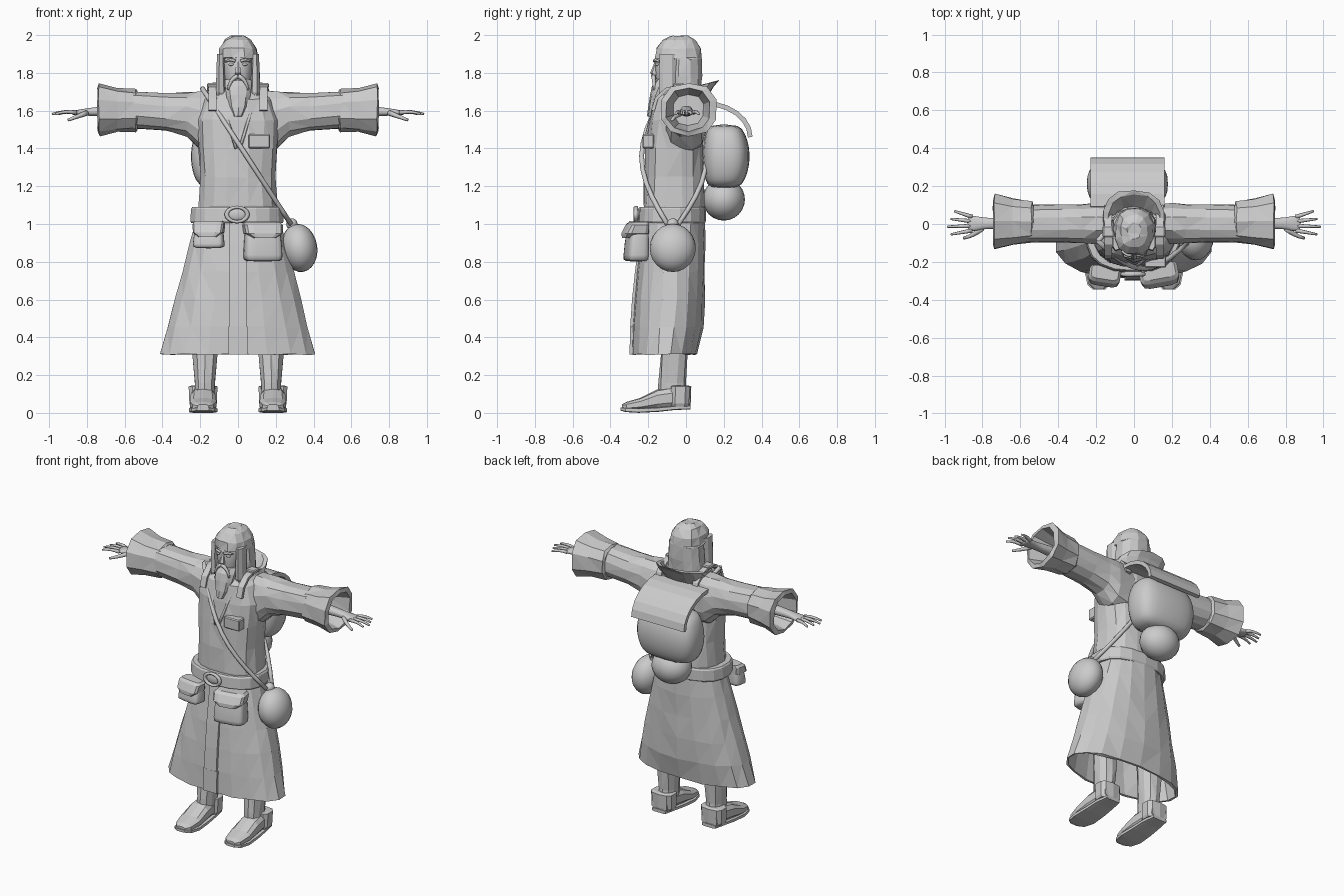
import bpy, bmesh, math, random
from mathutils import Vector, Matrix

random.seed(4)
cube = bpy.data.objects.get("Cube")
if cube:
    bpy.data.objects.remove(cube, do_unlink=True)

grey = (.6, .6, .6, 1)
clay = bpy.data.materials.new("plain_grey")
clay.use_nodes = True
clay.diffuse_color = grey
clay.node_tree.nodes["Principled BSDF"].inputs["Base Color"].default_value = grey


def mix(start, end, t):
    return start + (end - start) * t


def finish(name, bm, mirror=False, smooth=0):
    """Turn a bmesh into an object, optionally mirrored and subdivided."""
    bmesh.ops.recalc_face_normals(bm, faces=bm.faces)
    mesh = bpy.data.meshes.new(name)
    bm.to_mesh(mesh)
    bm.free()
    mesh.materials.append(clay)
    obj = bpy.data.objects.new(name, mesh)
    bpy.context.collection.objects.link(obj)
    if mirror:
        obj.modifiers.new("Mirror", "MIRROR").use_mirror_merge = False
    if smooth:
        subdivision = obj.modifiers.new("Subdivision", "SUBSURF")
        subdivision.levels = subdivision.render_levels = smooth
        mesh.shade_smooth()
    return obj


def skin(bm, loops):
    """Join rings of vertices with quads and close both ends."""
    for low, high in zip(loops, loops[1:]):
        for i in range(len(low)):
            bm.faces.new((low[i - 1], low[i], high[i], high[i - 1]))
    bm.faces.new(loops[0])
    bm.faces.new(loops[-1])


def rounded(value, square):
    return math.copysign(abs(value) ** (2 / square), value)


def loft(name, axis, rings, centre=0, sides=12, square=2.4, mirror=False, smooth=0, jitter=0, shear=0):
    """Skin rounded sections: position, half width about centre, low edge, high edge."""
    bm = bmesh.new()
    loops = []
    for pos, half, low, high in rings:
        loop = []
        for i in range(sides):
            angle = math.tau * (i + .5) / sides
            a = centre + half * rounded(math.cos(angle), square)
            b = mix(low, high, .5 + rounded(math.sin(angle), square) / 2)
            point = Vector({"x": (pos, a, b), "y": (a, pos, b), "z": (a, b, pos)}[axis])
            point += Vector([random.uniform(-jitter, jitter) for _ in range(3)])
            point.z += shear * point.y
            loop.append(bm.verts.new(point))
        loops.append(loop)
    skin(bm, loops)
    if jitter:
        bmesh.ops.triangulate(bm, faces=bm.faces)
    return finish(name, bm, mirror, smooth)


def tube(name, start, end, radius, bend=(0, 0, 0), mirror=False, taper=1, steps=4, sides=8):
    """Sweep a round section from start to end, bowed along the bend vector."""
    bm = bmesh.new()
    start, end, bend = Vector(start), Vector(end), Vector(bend)
    loops = []
    for k in range(steps + 1):
        t = k / steps
        point = start.lerp(end, t) + bend * math.sin(math.pi * t)
        heading = end - start + bend * math.pi * math.cos(math.pi * t)
        turn = heading.to_track_quat("Z", "Y")
        reach = radius * mix(1, taper, t)
        angles = [math.tau * i / sides for i in range(sides)]
        loops.append([bm.verts.new(point + turn @ Vector((math.cos(a), math.sin(a), 0)) * reach) for a in angles])
    skin(bm, loops)
    finish(name, bm, mirror).data.shade_smooth()


def ribbon(name, path, centre, half, thickness, mirror=False):
    """Flat band of constant width following a path of y and z points."""
    bm = bmesh.new()
    rows = [[bm.verts.new((centre + side * half, y, z)) for side in (-1, 1)] for y, z in path]
    for a, b in zip(rows, rows[1:]):
        bm.faces.new((a[0], a[1], b[1], b[0]))
    solid = finish(name, bm, mirror).modifiers.new("Solidify", "SOLIDIFY")
    solid.thickness, solid.offset = thickness, 0


def arch(y, z, depth, height, first, last, steps=6):
    """Points on an elliptical arch in the side plane."""
    angles = [mix(first, last, i / steps) for i in range(steps + 1)]
    return [(y + depth * math.cos(a), z + height * math.sin(a)) for a in angles]


def ball(name, centre, size, tilt=0, mirror=False):
    bm = bmesh.new()
    place = Matrix.Translation(centre) @ Matrix.Rotation(tilt, 4, "Y") @ Matrix.Diagonal((*size, 1))
    bmesh.ops.create_uvsphere(bm, u_segments=20, v_segments=12, radius=1, matrix=place)
    finish(name, bm, mirror).data.shade_smooth()


def block(name, centre, size, mirror=False):
    """Box with softened edges."""
    bm = bmesh.new()
    bmesh.ops.create_cube(bm, size=1, matrix=Matrix.Translation(centre) @ Matrix.Diagonal((*size, 1)))
    finish(name, bm, mirror).modifiers.new("Bevel", "BEVEL").width = .006


# Robe body, open skirt with an inner lining, and front panel
loft("robe_body", "z", [(1, .22, -.22, .09), (1.1, .21, -.23, .1), (1.25, .2, -.225, .1), (1.4, .21, -.215, .09),
     (1.55, .22, -.195, .095), (1.66, .18, -.17, .09), (1.72, .1, -.12, .06)], sides=16, square=2.5, jitter=.004)


def skirt_ring(t, inset):
    return (mix(1.04, .31, t), mix(.22, .415, t) - inset,
            inset - .22 - .07 * math.sin(t * math.pi / 2), .1 - .04 * t ** 6 - inset)


levels = [i / 5 for i in range(6)]
outside = [skirt_ring(t, 0) for t in levels]
inside = [skirt_ring(t, .015) for t in reversed(levels)]
loft("robe_skirt", "z", outside + inside, sides=18, square=2.2, jitter=.004)
seam = [(front, height) for height, half, front, back in outside]
ribbon("front_panel", seam[:5], 0, .045, .018)
ribbon("front_panel_hem", seam[4:], 0, .05, .018)
tube("lapels", (.1, -.125, 1.7), (.01, -.222, 1.4), .009, (0, -.015, 0), mirror=True, sides=5)
block("chest_pocket", (.112, -.2, 1.438), (.115, .06, .075))
loft("collar", "z", [(1.62, .15, -.16, .1), (1.69, .17, -.15, .15), (1.715, .165, -.13, .18),
     (1.715, .14, -.12, .155), (1.66, .11, -.11, .09)], sides=14, jitter=.004, shear=.25)

# Sleeves with wide turned cuffs
loft("sleeves", "x", [(.08, .1, 1.36, 1.71), (.2, .11, 1.39, 1.705), (.27, .105, 1.46, 1.7), (.38, .1, 1.49, 1.695),
     (.56, .1, 1.505, 1.705)], centre=.002, mirror=True, jitter=.004)
loft("cuffs", "x", [(.53, .1, 1.5, 1.705), (.54, .11, 1.49, 1.715), (.64, .125, 1.485, 1.72),
     (.735, .15, 1.465, 1.745), (.742, .12, 1.49, 1.72), (.6, .08, 1.52, 1.69)],
     centre=.012, sides=10, mirror=True, jitter=.005)

# Hands with spread fingers
loft("hands", "x", [(.58, .045, 1.56, 1.64), (.77, .026, 1.572, 1.618), (.81, .037, 1.572, 1.612),
     (.865, .045, 1.575, 1.602), (.88, .04, 1.578, 1.6)], centre=.003, sides=10, mirror=True, smooth=1)
for i, finger in enumerate(("index", "middle", "ring", "little")):
    tube(finger + "_fingers", (.855, -.034 + .024 * i, 1.589), (.985 - .018 * abs(i - 1), -.055 + .041 * i, 1.582),
         .012, (0, 0, .008), mirror=True, taper=.5)
tube("thumbs", (.8, -.022, 1.588), (.9, -.075, 1.55), .015, (0, -.008, 0), mirror=True, taper=.5)

# Head, face and hair
loft("face", "z", [(1.6, .05, -.1, .03), (1.7, .06, -.14, .03), (1.76, .074, -.162, .03), (1.82, .08, -.166, .03),
     (1.88, .08, -.165, .03), (1.93, .06, -.12, .02)], sides=14, smooth=1)
loft("nose", "z", [(1.79, .018, -.18, -.14), (1.8, .018, -.19, -.14), (1.86, .008, -.165, -.14)], sides=6)
tube("brows", (.014, -.166, 1.862), (.065, -.142, 1.86), .009, (0, -.008, .008), mirror=True, taper=.6)
ball("eyes", (.035, -.152, 1.845), (.015, .011, .008), mirror=True)
tube("moustache", (0, -.172, 1.785), (.052, -.168, 1.71), .013, (.01, 0, .01), mirror=True, taper=.5)
loft("beard", "z", [(1.765, .072, -.15, -.07), (1.73, .072, -.178, -.07), (1.68, .066, -.192, -.09),
     (1.62, .05, -.2, -.11), (1.57, .028, -.205, -.14)], sides=10, jitter=.003)
loft("hair", "z", [(1.63, .1, -.06, .06), (1.7, .12, -.09, .08), (1.78, .117, -.1, .085), (1.872, .11, -.105, .088),
     (1.88, .108, -.165, .088), (1.93, .1, -.158, .08), (1.975, .072, -.125, .05), (1.995, .035, -.08, .01)],
     jitter=.004)
loft("hair_locks", "z", [(1.65, .018, -.13, -.05), (1.7, .027, -.145, -.05), (1.8, .023, -.145, -.05),
     (1.9, .02, -.14, -.05)], centre=.093, sides=7, mirror=True)

# Belt and oval buckle
loft("belt", "z", [(1.005, .245, -.25, .1), (1.015, .25, -.256, .106), (1.08, .247, -.252, .106),
     (1.09, .24, -.245, .1)], centre=-.005, sides=18)
bpy.ops.mesh.primitive_torus_add(major_radius=.055, minor_radius=.012, major_segments=20, minor_segments=8,
                                 location=(-.005, -.265, 1.05), rotation=(math.pi / 2, 0, 0))
buckle = bpy.context.object
buckle.name = "buckle"
buckle.scale.y = .7
buckle.data.materials.append(clay)
buckle.data.shade_smooth()
ball("buckle_plate", (-.005, -.255, 1.05), (.05, .012, .032))


def pouch(name, place, width, depth, height, turn):
    """Soft belt bag hanging under a folded flap."""
    shapes = {"": [(-height, 1, -1, 1), (.02 - height, 1, -1, 1), (-.07, .93, -.8, 1), (-.015, .85, -.5, 1)],
              "_flap": [(-.085, .55, -1.15, 0), (-.06, .95, -1.15, 1), (-.015, 1, -.75, 1), (0, .85, -.4, 1)]}
    for suffix, shape in shapes.items():
        rings = [(z, half * width, front * depth, back * depth) for z, half, front, back in shape]
        part = loft(name + suffix, "z", rings, square=5, smooth=0 if suffix else 1)
        part.location, part.rotation_euler.z = place, turn


pouch("right_pouch", (-.155, -.272, 1.015), .085, .05, .145, -.15)
pouch("left_pouch", (.132, -.265, 1.01), .105, .06, .21, .18)

# Water gourd and its shoulder cord
ball("gourd", (.325, -.07, .873), (.095, .122, .128), -.15)
ball("gourd_neck", (.285, -.07, 1), (.03, .03, .03))
shoulder = (-.19, -.09, 1.72)
tube("gourd_cord_front", (.28, -.1, 1), shoulder, .013, (0, -.14, 0), steps=10)
tube("gourd_cord_back", shoulder, (.28, -.04, 1), .013, (0, .17, 0), steps=10)

# Backpack, lid, bedroll and shoulder straps
pack = []
for i in range(8):
    swell = math.sin(math.pi * mix(.04, .96, i / 7)) ** .5
    pack.append((mix(1.185, 1.53, i / 7), mix(.13, .22, swell), mix(.14, .085, swell), mix(.25, .34, swell)))
loft("backpack", "z", pack, centre=-.035, sides=14, square=3.2, smooth=1)
ribbon("backpack_lid", arch(.09, 1.46, .25, .18, math.pi / 2, 0), -.035, .195, .025)
ball("bedroll", (-.035, .2, 1.13), (.13, .112, .112))
ribbon("shoulder_straps", arch(-.035, 1.6, .14, .13, 0, math.pi), .135, .02, .018, mirror=True)
block("strap_buckles", (.135, -.04, 1.733), (.06, .06, .025), mirror=True)

# Legs and boots
loft("legs", "z", [(.06, .052, -.15, .005), (.16, .053, -.145, 0), (.31, .067, -.135, .01), (.8, .07, -.17, .02)],
     centre=.175, sides=10, mirror=True, jitter=.003)
loft("feet", "y", [(.02, .058, .03, .1), (-.06, .063, .022, .14), (-.15, .07, .015, .125), (-.24, .073, .012, .08),
     (-.315, .058, .012, .058), (-.34, .03, .018, .045)], centre=.185, sides=10, square=2.8, mirror=True)
loft("soles", "y", [(.025, .052, .018, .04), (-.06, .067, .015, .038), (-.15, .073, .005, .03), (-.25, .078, 0, .026),
     (-.32, .063, .004, .028), (-.347, .033, .012, .03)], centre=.185, sides=8, square=5, mirror=True)
loft("boot_cuffs", "z", [(.035, .068, -.085, .022), (.05, .075, -.09, .025), (.14, .079, -.085, .028),
     (.145, .062, -.075, .012)], centre=.185, sides=10, square=3, mirror=True)
